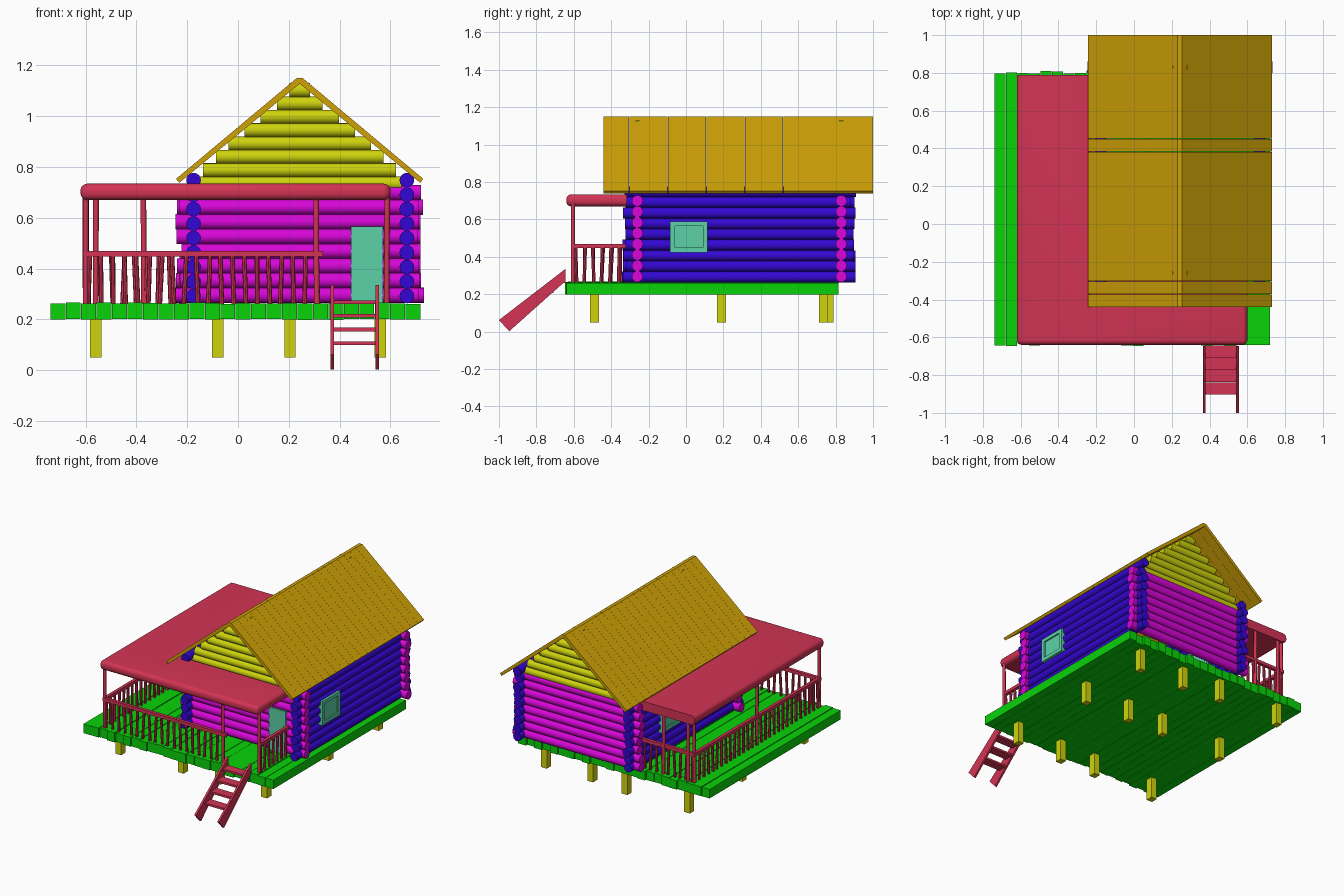
import bpy, bmesh, math, random
from mathutils import Vector, Matrix

if "Cube" in bpy.data.objects:
    bpy.data.objects.remove(bpy.data.objects["Cube"])

random.seed(4)


def jit(a):
    return random.uniform(-a, a)


def material(name, rgb):
    m = bpy.data.materials.new(name)
    m.diffuse_color = [(c / 255) ** 2.2 for c in rgb] + [1]
    m.use_nodes = True
    m.node_tree.nodes["Principled BSDF"].inputs["Base Color"].default_value = m.diffuse_color
    return m


GREEN = material("deck green", (17, 210, 17))
RED = material("porch red", (210, 55, 85))
MAGENTA = material("log magenta", (215, 15, 215))
BLUE = material("log blue", (55, 15, 210))
YELLOW = material("post yellow", (205, 210, 20))
GOLD = material("roof gold", (205, 160, 15))
TEAL = material("opening teal", (92, 208, 165))


def box(bm, x0, x1, y0, y1, z0, z1):
    mat = Matrix.Translation(((x0 + x1) / 2, (y0 + y1) / 2, (z0 + z1) / 2))
    bmesh.ops.create_cube(bm, size=1, matrix=mat @ Matrix.Diagonal((x1 - x0, y1 - y0, z1 - z0, 1)))


def rod(bm, a, b, r, sides=16):
    a, b = Vector(a), Vector(b)
    d = b - a
    mat = Matrix.Translation((a + b) / 2) @ d.to_track_quat('Z', 'Y').to_matrix().to_4x4()
    bmesh.ops.create_cone(bm, cap_ends=True, segments=sides, radius1=r, radius2=r, depth=d.length, matrix=mat)


def prism(bm, pts, axis, lo, hi):
    """Extrude a profile along x (pts are y,z), y (x,z) or z (x,y)."""
    def at(p, t):
        c = list(p)
        c.insert(axis, t)
        return c
    face = bm.faces.new([bm.verts.new(at(p, lo)) for p in pts])
    new = bmesh.ops.extrude_face_region(bm, geom=[face])["geom"]
    off = [0, 0, 0]
    off[axis] = hi - lo
    bmesh.ops.translate(bm, vec=off, verts=[g for g in new if isinstance(g, bmesh.types.BMVert)])


def finish(bm, name, mat, smooth=False):
    bmesh.ops.recalc_face_normals(bm, faces=bm.faces)
    me = bpy.data.meshes.new(name)
    bm.to_mesh(me)
    bm.free()
    me.materials.append(mat)
    ob = bpy.data.objects.new(name, me)
    bpy.context.collection.objects.link(ob)
    if smooth:
        bpy.ops.object.select_all(action='DESELECT')
        ob.select_set(True)
        bpy.context.view_layer.objects.active = ob
        bpy.ops.object.shade_smooth_by_angle(angle=math.radians(40))
    return ob


# Stilts under the deck
bm = bmesh.new()
for x in (-0.56, -0.08, 0.205, 0.56):
    for y in (-0.49, 0.19, 0.765 if x < 0 else 0.735):
        box(bm, x - 0.022, x + 0.022, y - 0.024, y + 0.024, 0.05, 0.205)
finish(bm, "stilts", YELLOW)

# Deck planks running front to back
bm = bmesh.new()
n, w = 24, 1.46 / 24
for i in range(n):
    x = -0.74 + i * w
    box(bm, x + 0.001, x + w - 0.001, -0.638 + jit(0.008), 0.805 + jit(0.01), 0.2 + jit(0.002), 0.264 + jit(0.003))
finish(bm, "deck_planks", GREEN)

# Log walls: front/back along x, sides along y
LOG_R, PITCH = 0.03, 0.0578
for name, y in (("front_wall_logs", -0.26), ("back_wall_logs", 0.83)):
    bm = bmesh.new()
    for i in range(8):
        z = 0.295 + i * PITCH
        rod(bm, (-0.235 + jit(0.012), y, z), (0.72 + jit(0.012), y, z), LOG_R)
    finish(bm, name, MAGENTA, True)
for name, x in (("left_wall_logs", -0.175), ("right_wall_logs", 0.665)):
    bm = bmesh.new()
    for i in range(9):
        z = 0.292 + i * 0.057
        rod(bm, (x, -0.33 + jit(0.012), z), (x, 0.895 + jit(0.014), z), 0.029)
    finish(bm, name, BLUE, True)

# Gable logs, shorter towards the ridge
CX = 0.243
for name, y in (("front_gable_logs", -0.26), ("back_gable_logs", 0.83)):
    bm = bmesh.new()
    for i, half in enumerate((0.40, 0.38, 0.33, 0.28, 0.217, 0.154, 0.09, 0.04)):
        z = 0.735 + i * 0.0525
        rod(bm, (CX - half, y, z), (CX + half, y, z), 0.0275)
    finish(bm, name, YELLOW, True)

# Roof slopes made of boards laid down the slope
for name, s in (("roof_left", -1), ("roof_right", 1)):
    bm = bmesh.new()
    slope = [(CX, 1.128), (CX, 1.15), (CX + s * 0.012, 1.15), (CX + s * 0.487, 0.753), (CX + s * 0.474, 0.738)]
    step = 1.44 / 21
    for i in range(21):
        prism(bm, slope, 1, -0.44 + i * step, -0.44 + (i + 1) * step - 0.0006)
    finish(bm, name, GOLD)

# L-shaped porch roof with rounded outer edges
bm = bmesh.new()
prism(bm, [(-0.62, -0.64), (0.60, -0.64), (0.60, -0.30), (-0.195, -0.30), (-0.195, 0.79), (-0.62, 0.79)], 2, 0.67, 0.734)


def outer(e):
    a, b = (v.co for v in e.verts)
    return any(abs(a[k] - t) < 1e-4 and abs(b[k] - t) < 1e-4 for k, t in ((0, -0.62), (0, 0.60), (1, -0.64))) \
        and not (abs(a.z - b.z) > 0.01 and a.y > -0.6) and a.z + b.z > 0


bmesh.ops.bevel(bm, geom=[e for e in bm.edges if outer(e)], offset=0.026, segments=5, profile=0.5, affect='EDGES')
finish(bm, "porch_roof", RED, True)

# Porch posts
bm = bmesh.new()
for x, y in ((-0.6, -0.605), (0.31, -0.605), (0.585, -0.605), (-0.6, 0.08), (-0.6, 0.765), (-0.56, 0.775), (-0.37, 0.775)):
    rod(bm, (x, y, 0.26), (x + jit(0.003), y, 0.69), 0.011, 10)
finish(bm, "porch_posts", RED, True)

# Railings: front, left, back, right
for name, a, b in (("front_railing", (-0.61, -0.605), (0.335, -0.605)), ("left_railing", (-0.6, -0.615), (-0.6, 0.78)),
                   ("back_railing", (-0.61, 0.77), (-0.2, 0.77)), ("right_railing", (0.585, -0.61), (0.585, -0.29))):
    bm = bmesh.new()
    a, b = Vector(a + (0.458,)), Vector(b + (0.458,))
    h = 0.011
    box(bm, a.x - (h if a.x == b.x else 0), b.x + (h if a.x == b.x else 0),
        a.y - (h if a.y == b.y else 0), b.y + (h if a.y == b.y else 0), 0.447, 0.469)
    count = round((b - a).length / 0.048)
    for i in range(count):
        p = a.lerp(b, (i + 0.5) / count)
        t = (b - a).normalized() * jit(0.005)
        rod(bm, (p.x + t.x, p.y + t.y, 0.26), (p.x - t.x, p.y - t.y, 0.45), 0.009, 8)
    finish(bm, name, RED, True)

# Front steps
bm = bmesh.new()
for x in (0.371, 0.548):
    prism(bm, [(-1.0, 0.062), (-0.945, 0.002), (-0.645, 0.27), (-0.645, 0.335)], 0, x - 0.007, x + 0.007)
for i in range(4):
    y, z = -0.675 - i * 0.065, 0.268 - i * 0.054
    box(bm, 0.371, 0.548, y - 0.032, y + 0.032, z - 0.007, z + 0.007)
finish(bm, "front_steps", RED)

# Door
bm = bmesh.new()
box(bm, 0.445, 0.57, -0.295, -0.225, 0.265, 0.565)
finish(bm, "door", TEAL)

# Windows: frame bars around a recessed pane
for name, x, y in (("right_window", 0.665, 0.015), ("left_window", -0.175, 0.47)):
    bm = bmesh.new()
    z, hy, hz, t, d = 0.507, 0.1, 0.083, 0.025, 0.042
    for s in (-1, 1):
        ya, yb = sorted((y + s * hy, y + s * (hy - t)))
        za, zb = sorted((z + s * hz, z + s * (hz - t)))
        box(bm, x - d, x + d, ya, yb, z - hz, z + hz)
        box(bm, x - d, x + d, y - hy + t, y + hy - t, za, zb)
    box(bm, x - 0.032, x + 0.032, y - hy + t, y + hy - t, z - hz + t, z + hz - t)
    finish(bm, name, TEAL)
